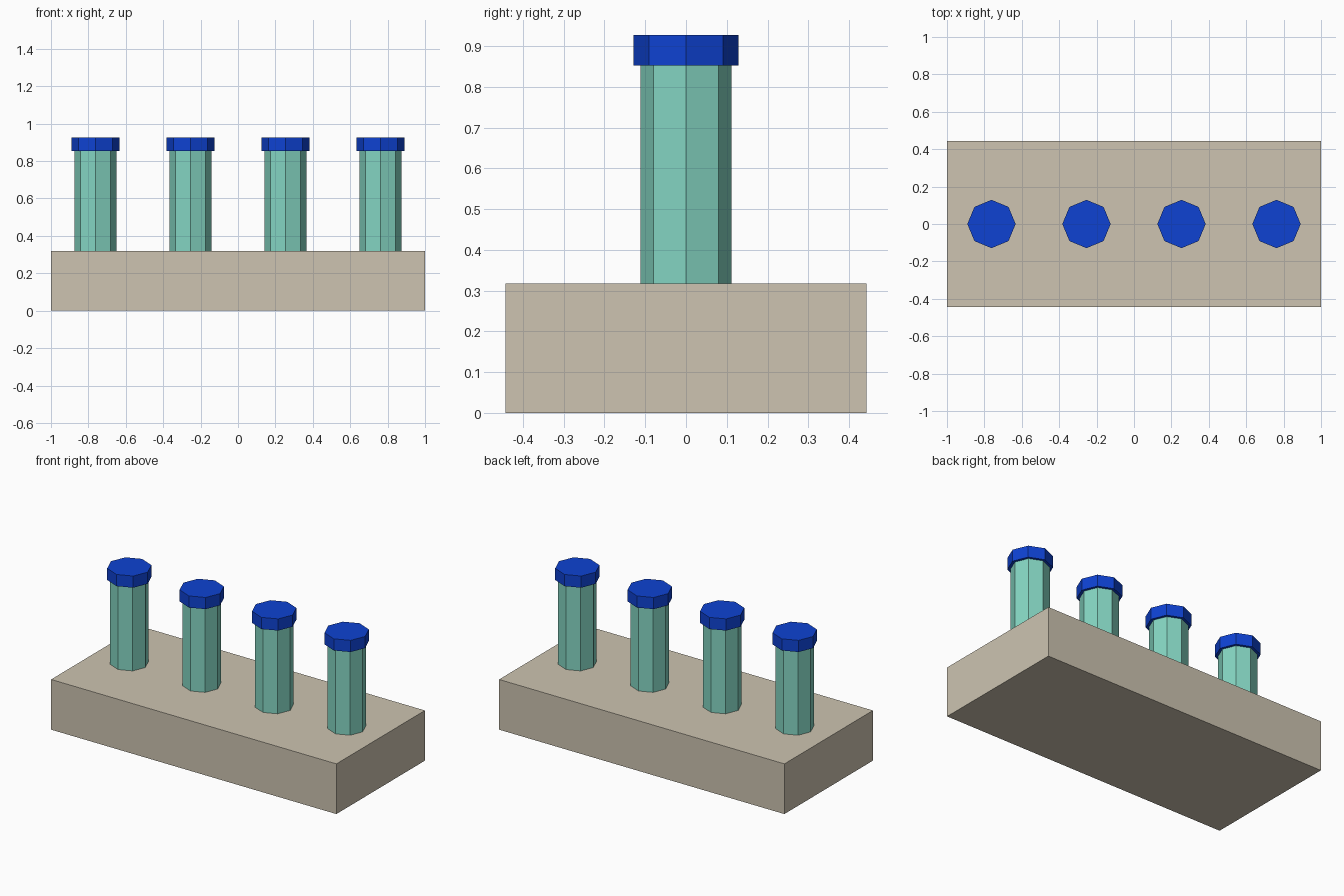
import bpy

if "Cube" in bpy.data.objects:
    bpy.data.objects.remove(bpy.data.objects["Cube"])


def material(name, rgb):
    # convert 8-bit sRGB to linear
    lin = [((c / 255 + 0.055) / 1.055) ** 2.4 if c > 10 else c / 255 / 12.92 for c in rgb]
    m = bpy.data.materials.new(name)
    m.diffuse_color = (*lin, 1)
    m.use_nodes = True
    m.node_tree.nodes["Principled BSDF"].inputs["Base Color"].default_value = m.diffuse_color
    return m


stone = material("warm_stone", (205, 196, 177))
mint = material("mint_green", (132, 213, 194))
blue = material("strong_blue", (14, 66, 210))

BASE_TOP, CAP_BOTTOM, CAP_TOP = 0.318, 0.853, 0.927


def octagon(name, x, r, z0, z1, mat):
    # eight-sided prism with corners on the x and y axes
    bpy.ops.mesh.primitive_cylinder_add(vertices=8, radius=r, depth=z1 - z0,
                                        location=(x, 0, (z0 + z1) / 2))
    ob = bpy.context.object
    ob.name = name
    ob.data.materials.append(mat)
    return ob


# Base block
bpy.ops.mesh.primitive_cube_add(size=1, location=(0, 0, BASE_TOP / 2))
base = bpy.context.object
base.name = "base_block"
base.scale = (2, 0.886, BASE_TOP)
bpy.ops.object.transform_apply(location=False, rotation=False, scale=True)
base.data.materials.append(stone)

# Row of four posts with overhanging caps
for i in range(4):
    x = (i - 1.5) * 0.508
    octagon(f"post_{i + 1}", x, 0.112, BASE_TOP, CAP_BOTTOM, mint)
    octagon(f"post_cap_{i + 1}", x, 0.129, CAP_BOTTOM, CAP_TOP, blue)
